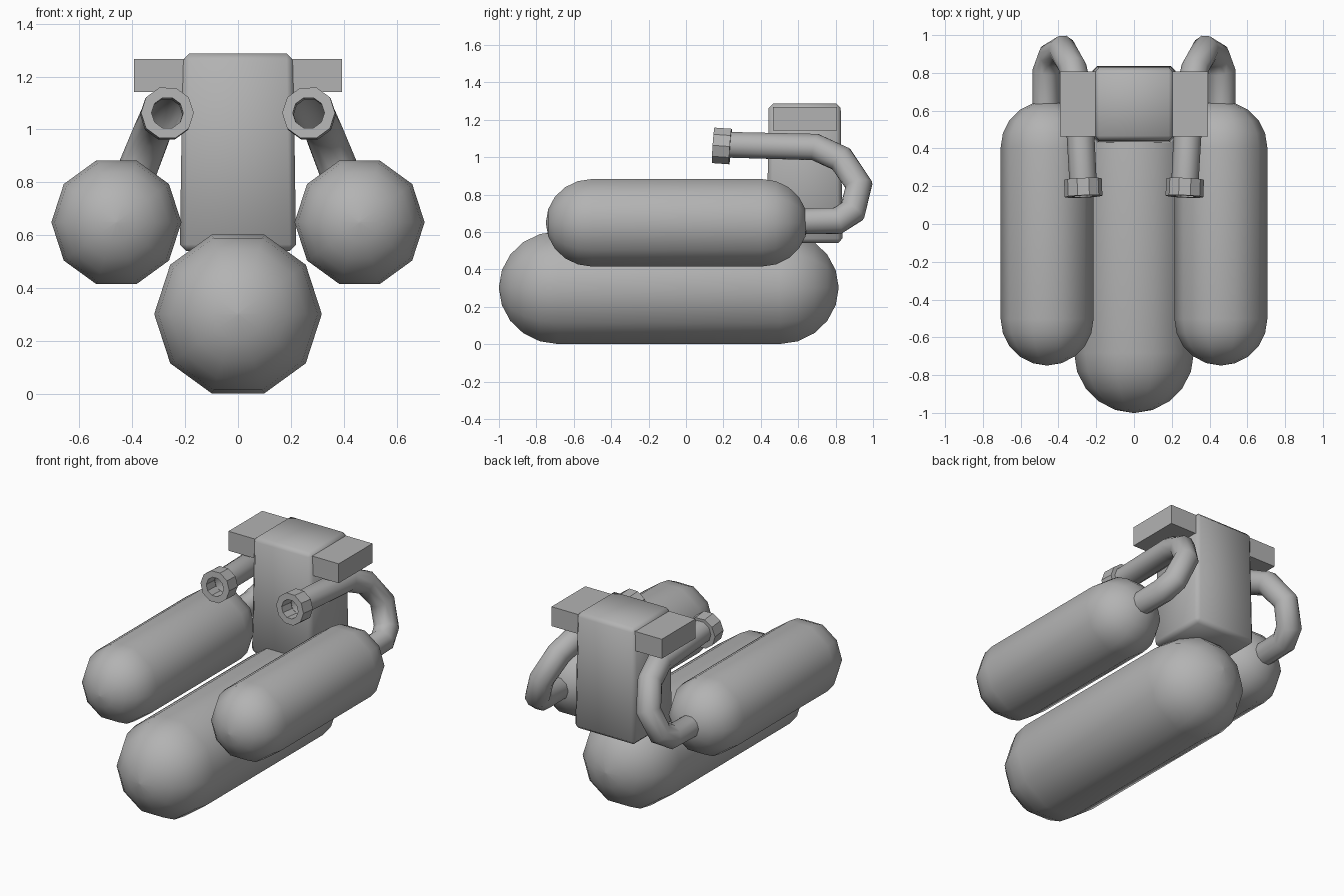
import bpy, bmesh, math
from mathutils import Vector as V

if "Cube" in bpy.data.objects:
    bpy.data.objects.remove(bpy.data.objects["Cube"])

# Dark grey finish shared by all parts
grey = bpy.data.materials.new("dark_grey")
grey.diffuse_color = (0.45, 0.45, 0.45, 1)
grey.use_nodes = True
grey.node_tree.nodes["Principled BSDF"].inputs["Base Color"].default_value = grey.diffuse_color


def finish(name, bm, smooth_angle, mirror=False):
    bmesh.ops.recalc_face_normals(bm, faces=bm.faces)
    me = bpy.data.meshes.new(name)
    bm.to_mesh(me)
    bm.free()
    me.materials.append(grey)
    ob = bpy.data.objects.new(name, me)
    bpy.context.collection.objects.link(ob)
    if mirror:
        ob.modifiers.new("Mirror", 'MIRROR')
    bpy.ops.object.select_all(action='DESELECT')
    ob.select_set(True)
    bpy.context.view_layer.objects.active = ob
    bpy.ops.object.shade_smooth_by_angle(angle=math.radians(smooth_angle))
    return ob


def tube(name, rings, smooth_angle=40, mirror=False, capped=False, sides=10):
    """Skin 10-sided rings given as (centre, axis, radius)."""
    bm = bmesh.new()
    loops = []
    for c, t, r in rings:
        t = V(t).normalized()
        u = V((1, 0, 0))
        u = (u - t * u.dot(t)).normalized()
        w = t.cross(u)
        angles = [2 * math.pi * i / sides for i in range(sides)]
        loops.append([bm.verts.new(V(c) + r * (math.cos(a) * u + math.sin(a) * w)) for a in angles])
    for a, b in zip(loops, loops[1:]):
        for i in range(sides):
            j = (i + 1) % sides
            bm.faces.new((a[i], a[j], b[j], b[i]))
    if capped:
        bm.faces.new(loops[0])
        bm.faces.new(loops[-1])
    return finish(name, bm, smooth_angle, mirror)


def capsule(name, x, z, r, y0, y1, mirror=False):
    steps = [math.radians(a) for a in (1, 18, 36, 54, 72, 90)]
    prof = [(y0 + r - r * math.cos(a), r * math.sin(a)) for a in steps]
    prof += [(y1 - r + r * math.cos(a), r * math.sin(a)) for a in reversed(steps)]
    tube(name, [((x, y, z), (0, 1, 0), q) for y, q in prof], 60, mirror, True)


def box(name, lo, hi, bevel=0, taper=1):
    bm = bmesh.new()
    bmesh.ops.create_cube(bm, size=1)
    lo, hi = V(lo), V(hi)
    mid, size = (lo + hi) / 2, hi - lo
    for v in bm.verts:
        k = taper if v.co.z > 0 else 1
        v.co = mid + V((v.co.x * size.x * k, v.co.y * size.y * k, v.co.z * size.z))
    if bevel:
        bmesh.ops.bevel(bm, geom=bm.edges[:], offset=bevel, segments=1, affect='EDGES')
    return finish(name, bm, 50 if bevel else 30)


# Tanks
capsule("main_tank", 0, 0.302, 0.317, -1.0, 0.816)
capsule("side_tanks", 0.46, 0.649, 0.246, -0.749, 0.651, True)

# Upright housing and crossbar
box("housing", (-0.22, 0.432, 0.54), (0.22, 0.837, 1.287), 0.025, 0.95)
box("crossbar", (-0.393, 0.464, 1.142), (0.393, 0.808, 1.267))

# Curved pipes from the side tanks to the nozzles
path = [V(p) for p in ((0.268, 0.19, 1.067), (0.295, 0.69, 1.054), (0.325, 0.83, 0.99),
                       (0.38, 0.925, 0.85), (0.435, 0.89, 0.71), (0.462, 0.81, 0.66),
                       (0.465, 0.55, 0.655))]
rings = []
for i, p in enumerate(path):
    before = (p - path[i - 1]).normalized() if i else V()
    after = (path[i + 1] - p).normalized() if i < len(path) - 1 else V()
    rings.append((p, before + after, 0.072 if i in (0, 6) else 0.075))
tube("pipes", rings, 42, True)

# Hollow nozzle collars
tip, axis = V((0.267, 0.146, 1.063)), V((0.04, 1, -0.07)).normalized()
collar = [(0.09, 0.06), (0.0, 0.06), (0.0, 0.1), (0.092, 0.1), (0.092, 0.06)]
tube("nozzles", [(tip + axis * d, axis, r) for d, r in collar], 30, True)
